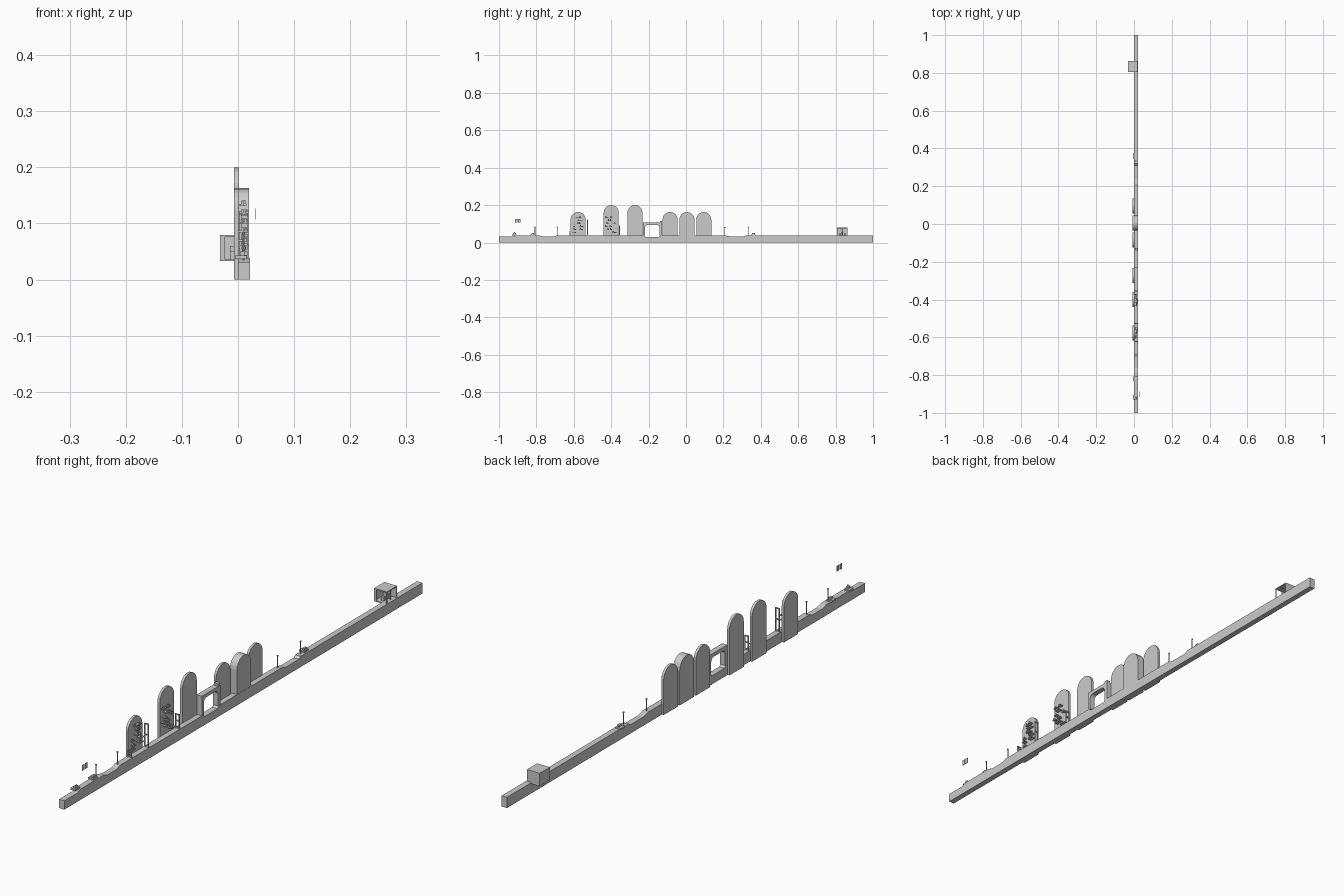
import bpy, bmesh, math, random

if "Cube" in bpy.data.objects:
    bpy.data.objects.remove(bpy.data.objects["Cube"])

random.seed(4)


def extrude_profile(name, pts, x0, x1):
    """Closed (y, z) outline extruded along x."""
    bm = bmesh.new()
    face = bm.faces.new([bm.verts.new((x0, y, z)) for y, z in pts])
    res = bmesh.ops.extrude_face_region(bm, geom=[face])
    verts = [g for g in res["geom"] if isinstance(g, bmesh.types.BMVert)]
    bmesh.ops.translate(bm, verts=verts, vec=(x1 - x0, 0, 0))
    bmesh.ops.recalc_face_normals(bm, faces=bm.faces)
    return finish(name, bm)


def finish(name, bm):
    me = bpy.data.meshes.new(name)
    bm.to_mesh(me)
    bm.free()
    ob = bpy.data.objects.new(name, me)
    bpy.context.collection.objects.link(ob)
    return ob


def box(name, x0, x1, y0, y1, z0, z1):
    return extrude_profile(name, [(y0, z0), (y1, z0), (y1, z1), (y0, z1)], x0, x1)


def arc(cy, cz, r, a0, a1, n):
    return [(cy + r * math.cos(math.radians(a0 + (a1 - a0) * i / n)),
             cz + r * math.sin(math.radians(a0 + (a1 - a0) * i / n))) for i in range(n + 1)]


def post(name, x, y, z0, z1, r=0.0018):
    bm = bmesh.new()
    bmesh.ops.create_cone(bm, cap_ends=True, segments=8, radius1=r, radius2=r, depth=z1 - z0)
    bmesh.ops.translate(bm, verts=bm.verts, vec=(x, y, (z0 + z1) / 2))
    head = bmesh.ops.create_icosphere(bm, subdivisions=1, radius=r * 2)
    bmesh.ops.translate(bm, verts=head["verts"], vec=(x, y, z1))
    finish(name, bm)


# Long ground strip with shallow dips in its top
top = [(1, .038), (.32, .038), (.31, .031), (.24, .031), (.21, .038), (-.135, .038),
       (-.145, .03), (-.215, .03), (-.225, .038), (-.69, .038), (-.705, .031),
       (-.76, .031), (-.785, .038), (-.91, .038), (-.93, .031), (-1, .031)]
extrude_profile("ground_strip", [(-1, 0), (1, 0)] + top, 0, .021)

# Round-topped slabs standing against the back of the strip
slabs = [(-.577, .163, .002), (-.4, .2, .002), (-.273, .2, .002),
         (-.085, .163, .002), (.005, .163, .02), (.095, .163, .002)]
for y, h, x1 in slabs:
    extrude_profile("arched_slab", [(y - .04, 0), (y + .04, 0)] + arc(y, h - .04, .04, 0, 180, 10), -.007, x1)

# Gateway with a rounded opening
inner = arc(-.155, .08, .014, 0, 90, 4) + arc(-.205, .08, .014, 90, 180, 4)
inner = [(-.141, .038)] + inner + [(-.219, .038)]
outer = [(-.231, .038), (-.231, .107), (-.127, .107), (-.127, .038)]
extrude_profile("gateway", inner + outer, 0, .02)
box("gateway_cap", .004, .019, -.14, -.127, .107, .115)

# Small ledges on the first two slabs
for y, zs in ((-.577, .135), (-.4, .14)):
    z = .052
    while z < zs:
        for _ in range(2):
            yy = y + random.uniform(-.036, .012)
            x1 = random.uniform(.01, .019)
            box("ledge", .002, x1, yy, yy + random.uniform(.01, .022), z, z + .003)
            box("ledge_knob", x1 - .005, x1 - .001, yy + .002, yy + .007, z + .003, z + .009)
        z += .016

# Upright panels next to the first slab: two stiles and rails
for y, h in ((-.527, .122), (-.355, .09), (-.622, .062)):
    box("panel_side", .003, .006, y - .002, y + .002, .038, h)
    box("panel_side", .017, .02, y - .002, y + .002, .038, h)
    for z in (.04, (h + .038) / 2, h - .004):
        box("panel_rail", .006, .017, y - .0018, y + .0018, z, z + .004)

# Thin posts with round heads
for y, h in ((-.807, .082), (-.688, .082), (.207, .08), (.335, .082), (-.918, .052)):
    post("marker_post", .01, y, .031, h)

# Low objects on the ground
for y in (-.918, -.82, .36):
    box("ground_item_base", -.005, .016, y - .012, y + .012, .037, .043)
    box("ground_item_top", .004, .012, y - .006, y + .008, .043, .05)

# Booth: solid back, far wall and roof, open right side, doorway in front
t = .003
bx0, bx1, by0, by1, bz0, bz1 = -.032, .018, .806, .863, .033, .079
box("booth_back", bx0, bx0 + t, by0, by1, bz0, bz1)
box("booth_far_wall", bx0, bx1, by1 - t, by1, bz0, bz1)
box("booth_roof", bx0, bx1, by0, by1, bz1 - t, bz1)
box("booth_front_jamb", bx0, bx0 + .009, by0, by0 + t, bz0, bz1)
box("booth_front_jamb", bx1 - t, bx1, by0, by0 + t, bz0, bz1)
box("booth_floor", bx0, bx1, by0, by1, bz0, bz0 + t)
for y, z in ((.822, .05), (.835, .06), (.848, .05)):
    box("booth_item", -.014, -.002, y - .004, y + .004, .036, z)
post("booth_post", .012, .835, .036, .07)

# Small floating pair of flat plates
for y in (-.915, -.899):
    box("floating_plate", .03, .0312, y, y + .013, .107, .127)
